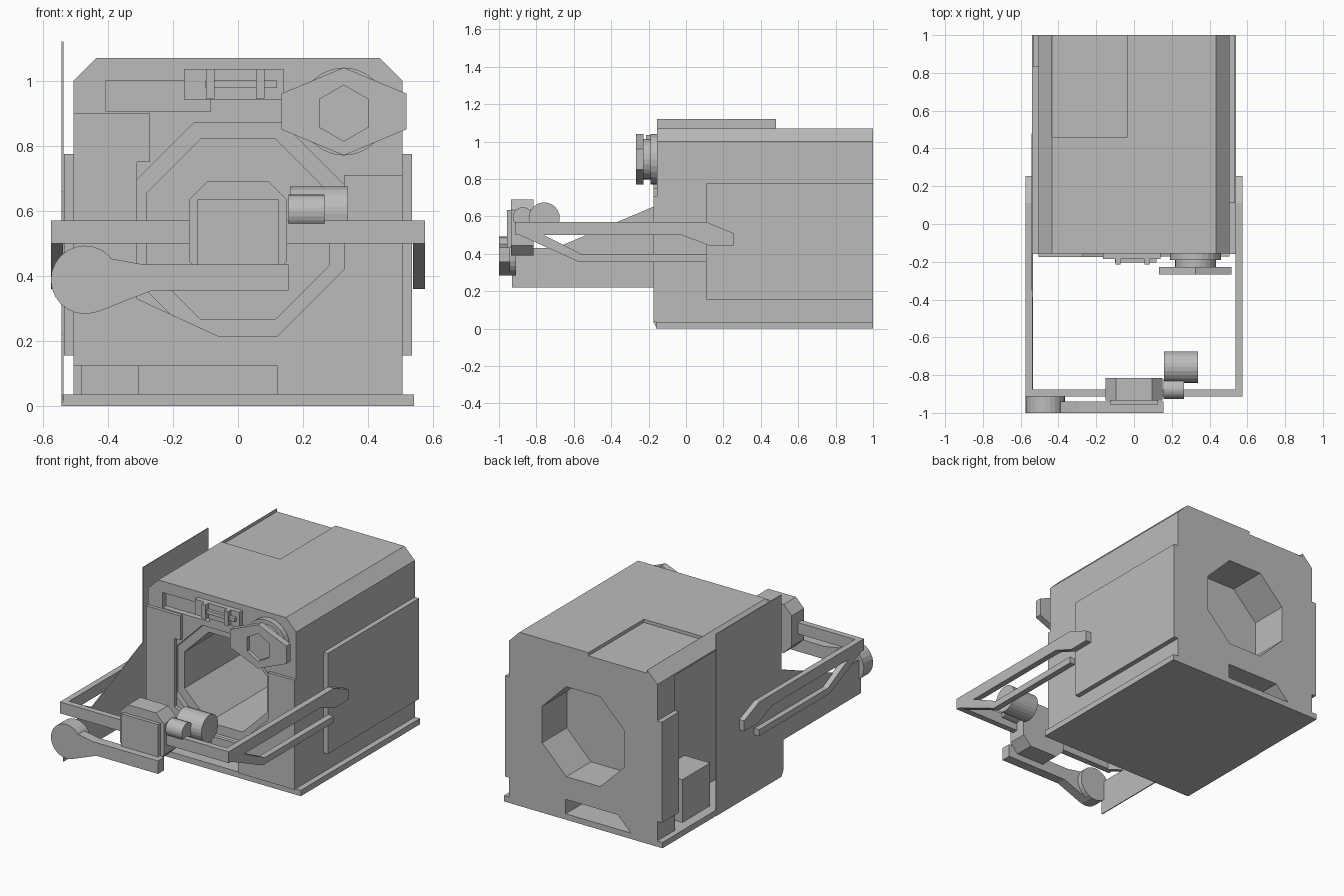
import bpy, bmesh, math

cube = bpy.data.objects.get("Cube")
if cube:
    bpy.data.objects.remove(cube, do_unlink=True)

grey = bpy.data.materials.new("plain_grey")
grey.use_nodes = True
colour = (0.5, 0.5, 0.5, 1)
grey.diffuse_color = colour
grey.node_tree.nodes["Principled BSDF"].inputs["Base Color"].default_value = colour


def prism(name, pts, axis, a, b):
    """Extrude an outline along an axis between a and b."""
    place = {"x": lambda p, d: (d, p[0], p[1]),
             "y": lambda p, d: (p[0], d, p[1]),
             "z": lambda p, d: (p[0], p[1], d)}[axis]
    bm = bmesh.new()
    low = [bm.verts.new(place(p, a)) for p in pts]
    high = [bm.verts.new(place(p, b)) for p in pts]
    bm.faces.new(low)
    bm.faces.new(high)
    for i in range(len(pts)):
        j = (i + 1) % len(pts)
        bm.faces.new((low[i], low[j], high[j], high[i]))
    bmesh.ops.recalc_face_normals(bm, faces=bm.faces)
    mesh = bpy.data.meshes.new(name)
    bm.to_mesh(mesh)
    bm.free()
    mesh.materials.append(grey)
    obj = bpy.data.objects.new(name, mesh)
    bpy.context.collection.objects.link(obj)
    return obj


def box(name, x0, x1, y0, y1, z0, z1):
    return prism(name, [(x0, z0), (x1, z0), (x1, z1), (x0, z1)], "y", y0, y1)


def ring(cx, cz, r, n, turn=0.0):
    step = 2 * math.pi / n
    return [(cx + r * math.cos(step * i + turn), cz + r * math.sin(step * i + turn))
            for i in range(n)]


def chamfered(cx, cz, w, h, cut):
    pts = [(w, h - cut), (w - cut, h), (cut - w, h), (-w, h - cut),
           (-w, cut - h), (cut - w, -h), (w - cut, -h), (w, cut - h)]
    return [(cx + x, cz + z) for x, z in pts]


def carve(target, cutter):
    cutter.hide_render = True
    mod = target.modifiers.new("cut", "BOOLEAN")
    mod.operation = "DIFFERENCE"
    mod.solver = "EXACT"
    mod.object = cutter
    bpy.context.view_layer.objects.active = target
    bpy.ops.object.modifier_apply(modifier=mod.name)
    bpy.data.objects.remove(cutter, do_unlink=True)


# Housing with chamfered roof edges
body = prism("housing", [(-.505, .02), (.505, .02), (.505, 1), (.435, 1.07),
                         (-.435, 1.07), (-.505, 1)], "y", -.155, 1)
cutters = [
    prism("front_rim", chamfered(0, .54, .325, .33, .19), "y", -.3, -.12),
    prism("front_tunnel", chamfered(0, .543, .28, .277, .165), "y", -.3, .73),
    prism("rear_recess", chamfered(0, .543, .28, .277, .165), "y", .76, 1.1),
    prism("rear_slot", [(-.325, .036), (.12, .036), (.12, .125), (-.235, .125)],
          "y", .8, 1.1),
    box("roof_recess", -.434, -.035, .46, 1.1, 1.05, 1.2),
    box("side_bay", -.6, -.305, -.1, .83, .036, .99),
    box("front_gap", -.6, .12, -.3, -.05, .036, .125),
    box("front_window", -.405, -.085, -.3, -.12, .905, 1),
]
for cutter in cutters:
    carve(body, cutter)

# Base, side panels and contents of the open bay
box("base_plate", -.54, .54, -.16, 1, 0, .036)
box("left_side_panel", .5, .535, .11, 1, .155, .775)
box("right_side_panel", -.535, -.5, .83, 1, .155, .775)
box("bay_block", -.48, -.3, .45, .72, .036, .3)

# Overlapping front plates around the tunnel
prism("front_plate_right", [(-.505, .9), (-.27, .9), (-.27, .75), (-.31, .75),
      (-.31, .33), (-.06, .215), (-.06, .125), (-.505, .125)], "y", -.175, -.15)
prism("front_plate_left", [(.505, .71), (.325, .71), (.325, .42), (.12, .215),
      (-.06, .215), (-.06, .125), (.12, .125), (.12, .036), (.505, .036)],
      "y", -.173, -.15)

# Tall thin shield on the right side
prism("side_shield", [(.48, 0), (.48, 1.12), (-.155, 1.12), (-.155, .66),
      (-.7, .43), (-.93, .43), (-.93, .22), (-.175, .22), (-.175, .036),
      (-.155, 0)], "x", -.542, -.536)

# Guard rail: crossbar, long arms and lower braces
box("rail_crossbar", -.575, .575, -.912, -.875, .5, .57)
for side, s in (("left", 1), ("right", -1)):
    prism(side + "_rail_arm", [(-.912, .5), (-.912, .57), (.11, .57), (.255, .51),
          (.255, .445), (.12, .445), (-.02, .5)], "x", s * .538, s * .575)
    prism(side + "_rail_brace", [(-.9, .505), (-.58, .36), (.11, .36), (.11, .4),
          (-.56, .4), (-.77, .505)], "x", s * .538, s * .575)

# Centre box on the rail
prism("centre_box", chamfered(0, .54, .15, .15, .055), "y", -.935, -.815)
box("centre_cover", -.125, .125, -.957, -.93, .435, .635)

# Front lever with round end
prism("lever_arm", [(-.4, .455), (-.29, .435), (.155, .435), (.155, .355),
      (-.265, .355), (-.43, .29)], "y", -1, -.94)
prism("lever_disc", ring(-.47, .388, .105, 24), "y", -1, -.91)

# Rollers beside the centre box
prism("large_roller", ring(-.758, .592, .083, 24), "x", .16, .338)
prism("small_roller", ring(-.873, .597, .053, 24), "x", .155, .265)

# Knob: round collar, neck and hollow hexagonal head
prism("knob_collar", ring(.325, .905, .135, 24), "y", -.19, -.15)
prism("knob_neck", ring(.325, .905, .108, 24), "y", -.23, -.185)
head = prism("knob_head", [(.325, 1.04), (.517, .96), (.517, .85), (.325, .77),
             (.133, .85), (.133, .96)], "y", -.268, -.228)
carve(head, prism("knob_socket", ring(.325, .9, .086, 6, math.pi / 6),
                  "y", -.4, -.245))

# Latch on the front top edge
box("latch_base", -.165, .14, -.185, -.12, .94, 1.035)
box("latch_bar", -.1, .12, -.205, -.18, .978, 1)
for i, x in enumerate((-.085, .068)):
    box("latch_post_%d" % (i + 1), x - .013, x + .013, -.215, -.18, .945, 1.035)
